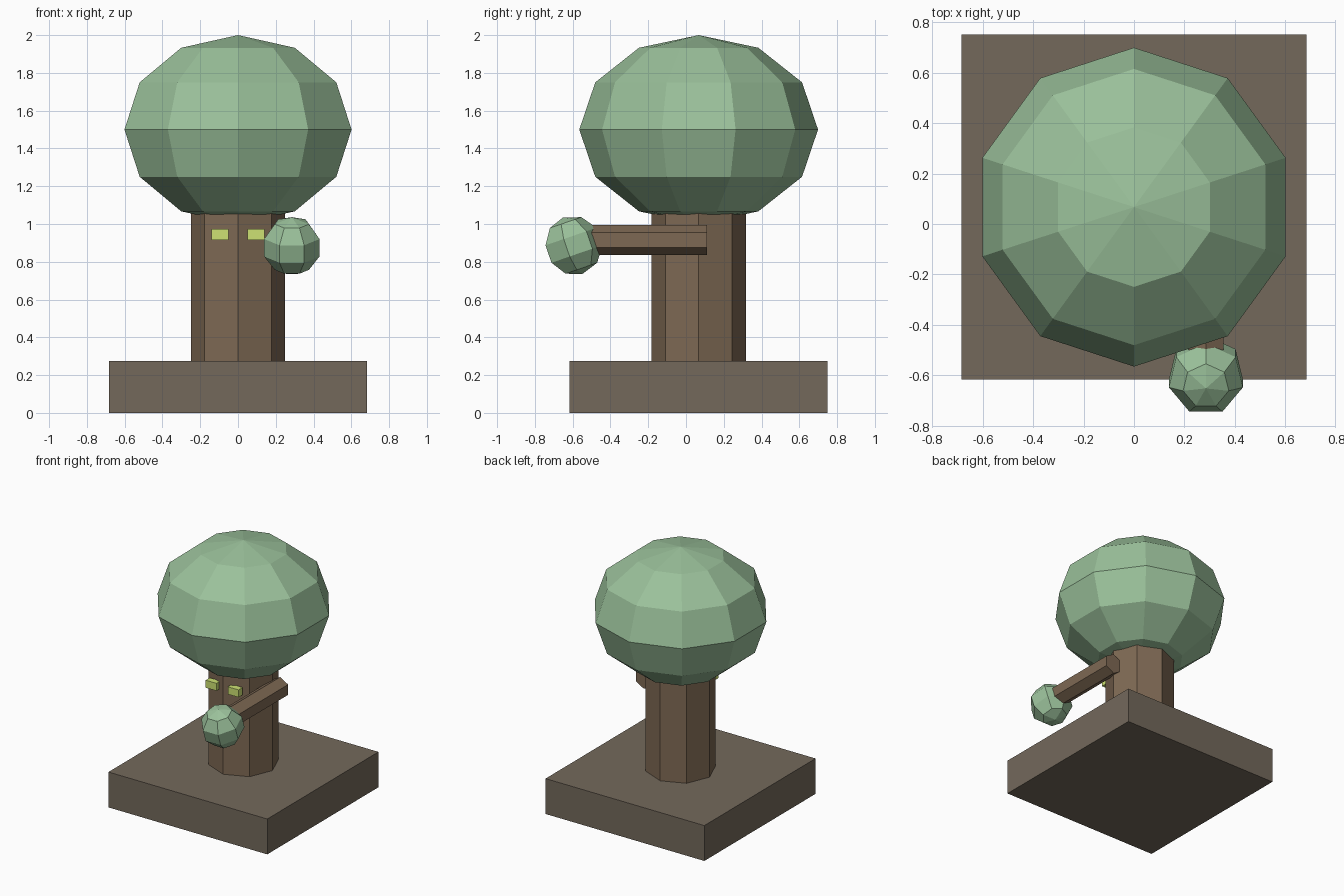
import bpy, bmesh
from math import sin, cos, pi, radians
from mathutils import Matrix, Vector

if "Cube" in bpy.data.objects:
    bpy.data.objects.remove(bpy.data.objects["Cube"])


def material(name, rgb):
    m = bpy.data.materials.new(name)
    m.diffuse_color = (*[c ** 2.2 for c in rgb], 1)
    m.use_nodes = True
    m.node_tree.nodes["Principled BSDF"].inputs["Base Color"].default_value = m.diffuse_color
    return m


BARK = material("bark", (0.49, 0.41, 0.33))
SOIL = material("soil", (0.45, 0.41, 0.36))
LEAF = material("leaf", (0.60, 0.75, 0.60))
GLOW = material("glow", (0.80, 0.88, 0.45))


def finish(name, bm, mat, matrix):
    bmesh.ops.recalc_face_normals(bm, faces=bm.faces)
    me = bpy.data.meshes.new(name)
    bm.to_mesh(me)
    bm.free()
    me.transform(matrix)
    me.materials.append(mat)
    ob = bpy.data.objects.new(name, me)
    bpy.context.collection.objects.link(ob)
    return ob


def box(name, lo, hi, mat):
    lo, hi = Vector(lo), Vector(hi)
    bm = bmesh.new()
    bmesh.ops.create_cube(bm, size=1)
    bmesh.ops.scale(bm, vec=hi - lo, verts=bm.verts)
    finish(name, bm, mat, Matrix.Translation((lo + hi) / 2))


def ring(bm, n, r, z):
    # first corner points to +y
    a = [pi / 2 + 2 * pi * k / n for k in range(n)]
    return [bm.verts.new((r * cos(t), r * sin(t), z)) for t in a]


def bridge(bm, a, b):
    n = len(a)
    for i in range(n):
        bm.faces.new((a[i], a[(i + 1) % n], b[(i + 1) % n], b[i]))


def prism(name, n, r, length, mat, matrix):
    bm = bmesh.new()
    a, b = ring(bm, n, r, 0), ring(bm, n, r, length)
    bridge(bm, a, b)
    bm.faces.new(a)
    bm.faces.new(b)
    finish(name, bm, mat, matrix)


def ball(name, n, rings, r, rz, mat, matrix):
    bm = bmesh.new()
    lats = [-pi / 2 + pi * k / rings for k in range(1, rings)]
    loops = [ring(bm, n, r * cos(t), rz * sin(t)) for t in lats]
    for a, b in zip(loops, loops[1:]):
        bridge(bm, a, b)
    for loop, z in ((loops[0], -rz), (loops[-1], rz)):
        pole = bm.verts.new((0, 0, z))
        for i in range(n):
            bm.faces.new((loop[i], loop[(i + 1) % n], pole))
    finish(name, bm, mat, matrix)


T = Matrix.Translation
CY = 0.067

# square base slab
box("base", (-0.683, -0.616, 0), (0.683, 0.75, 0.275), SOIL)
# eight-sided trunk, top hidden in the canopy
prism("trunk", 8, 0.25, 0.85, BARK, T((0, CY, 0.275)))
# faceted canopy
ball("canopy", 10, 6, 0.632, 0.5, LEAF, T((0, CY, 1.5)))
# eyes
for side, x in (("left", -0.095), ("right", 0.095)):
    box("eye_" + side, (x - 0.046, -0.195, 0.915), (x + 0.046, -0.145, 0.973), GLOW)
# six-sided branch pointing forward, with a tilted leaf ball at its end
prism("branch", 6, 0.08, 0.61, BARK, T((0.285, 0.11, 0.915)) @ Matrix.Rotation(pi / 2, 4, 'X'))
ball("branch_leaves", 7, 5, 0.158, 0.158, LEAF,
     T((0.285, -0.6, 0.885)) @ Matrix.Rotation(radians(19), 4, 'X'))
